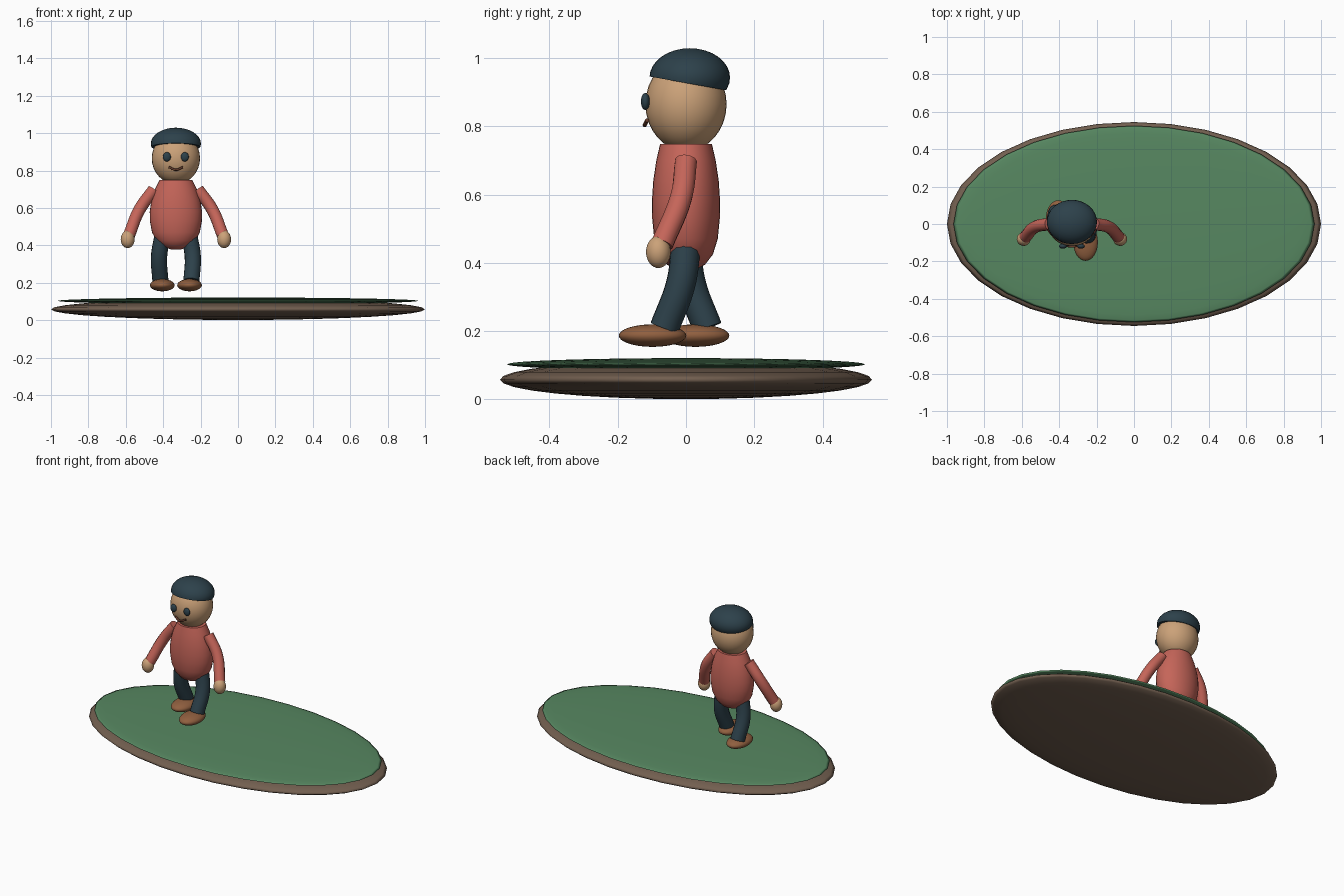
import bpy, bmesh, math
from mathutils import Vector

if "Cube" in bpy.data.objects:
    bpy.data.objects.remove(bpy.data.objects["Cube"])

CX = -0.332  # centre line of the figure


def material(name, rgb):
    m = bpy.data.materials.new(name)
    m.diffuse_color = (*rgb, 1.0)
    m.use_nodes = True
    m.node_tree.nodes["Principled BSDF"].inputs["Base Color"].default_value = m.diffuse_color
    return m


GREEN = material("grass green", (0.095, 0.245, 0.12))
EARTH = material("earth brown", (0.17, 0.115, 0.08))
RED = material("shirt red", (0.56, 0.13, 0.10))
SKIN = material("skin tan", (0.60, 0.36, 0.19))
NAVY = material("dark slate", (0.026, 0.053, 0.070))
LEATHER = material("shoe brown", (0.28, 0.115, 0.05))
DARK = material("mouth brown", (0.13, 0.045, 0.025))


def finish(bm, name, mat, angle=None):
    me = bpy.data.meshes.new(name)
    bmesh.ops.recalc_face_normals(bm, faces=bm.faces)
    bm.to_mesh(me)
    bm.free()
    me.materials.append(mat)
    me.polygons.foreach_set("use_smooth", [True] * len(me.polygons))
    ob = bpy.data.objects.new(name, me)
    bpy.context.collection.objects.link(ob)
    if angle:
        bpy.ops.object.select_all(action='DESELECT')
        ob.select_set(True)
        bpy.context.view_layer.objects.active = ob
        bpy.ops.object.shade_smooth_by_angle(angle=math.radians(angle))
    return ob


def ball(centre, radii):
    bm = bmesh.new()
    bmesh.ops.create_uvsphere(bm, u_segments=32, v_segments=16, radius=1)
    bmesh.ops.scale(bm, vec=radii, verts=bm.verts)
    bmesh.ops.translate(bm, vec=centre, verts=bm.verts)
    return bm


def ellipsoid(name, mat, centre, radii):
    return finish(ball(centre, radii), name, mat)


def tube(name, mat, points, radius):
    """Capped round tube following a smooth path."""
    cu = bpy.data.curves.new(name, 'CURVE')
    cu.dimensions = '3D'
    cu.bevel_depth = radius
    cu.bevel_resolution = 4
    cu.use_fill_caps = True
    cu.resolution_u = 8
    sp = cu.splines.new('BEZIER')
    sp.bezier_points.add(len(points) - 1)
    for bp, p in zip(sp.bezier_points, points):
        bp.co = p
        bp.handle_left_type = bp.handle_right_type = 'AUTO'
    tmp = bpy.data.objects.new(name + "_path", cu)
    bpy.context.collection.objects.link(tmp)
    bpy.context.view_layer.update()
    me = tmp.to_mesh()
    bm = bmesh.new()
    bm.from_mesh(me)
    tmp.to_mesh_clear()
    bpy.data.objects.remove(tmp)
    bmesh.ops.remove_doubles(bm, verts=bm.verts, dist=0.0003)
    return finish(bm, name, mat, 40)


# Oval ground: earth lens with a thinner grass lens on top
ellipsoid("earth_base", EARTH, (0, 0, 0.058), (1.0, 0.545, 0.057))
ellipsoid("grass_top", GREEN, (0, 0, 0.103), (0.965, 0.525, 0.018))

# Torso: lathed profile, flattened front to back (half width, half depth, z)
profile = [(0.088, 0.076, 0.748), (0.112, 0.087, 0.70), (0.131, 0.096, 0.64),
           (0.140, 0.100, 0.58), (0.139, 0.099, 0.53), (0.128, 0.093, 0.47),
           (0.105, 0.079, 0.425), (0.07, 0.055, 0.394), (0.03, 0.025, 0.379)]
bm = bmesh.new()
N = 32
rings = [[bm.verts.new((CX + rx * math.cos(2 * math.pi * i / N),
                        ry * math.sin(2 * math.pi * i / N), z)) for i in range(N)]
         for rx, ry, z in profile]
for a, b in zip(rings, rings[1:]):
    for i in range(N):
        j = (i + 1) % N
        bm.faces.new((a[i], a[j], b[j], b[i]))
bm.faces.new(rings[0])
bm.faces.new(rings[-1])
finish(bm, "torso", RED, 45)

# Head
ellipsoid("head", SKIN, (CX, 0, 0.865), (0.129, 0.119, 0.137))

# Cap: dome sliced by a plane sloping down to the back
bm = ball((CX, 0.011, 0.943), (0.134, 0.118, 0.086))
cut = bmesh.ops.bisect_plane(bm, geom=bm.verts[:] + bm.edges[:] + bm.faces[:],
                             plane_co=(CX, 0.011, 0.925),
                             plane_no=Vector((0, 0.18, 1)), clear_inner=True)
rim = [e for e in cut["geom_cut"] if isinstance(e, bmesh.types.BMEdge)]
bmesh.ops.contextual_create(bm, geom=rim)
finish(bm, "cap", NAVY, 45)

# Mouth
tube("mouth", DARK, [(CX - 0.037, -0.114, 0.818), (CX, -0.121, 0.804),
                     (CX + 0.037, -0.114, 0.818)], 0.006)

# Mirrored parts: eyes, arms, hands, and striding legs with shoes
for side, s in (("left", -1), ("right", 1)):
    ellipsoid("eye_" + side, NAVY, (CX + s * 0.048, -0.119, 0.873), (0.021, 0.013, 0.025))
    tube("arm_" + side, RED, [(CX + s * 0.118, 0.0, 0.698), (CX + s * 0.195, -0.015, 0.59),
                              (CX + s * 0.25, -0.07, 0.455)], 0.033)
    ellipsoid("hand_" + side, SKIN, (CX + s * 0.258, -0.081, 0.432), (0.037, 0.036, 0.047))
    step = -s  # the right leg strides forward
    tube("leg_" + side, NAVY, [(CX + s * 0.072, 0.0, 0.45), (CX + s * 0.09, step * 0.015, 0.34),
                               (CX + s * 0.083, step * 0.063, 0.21)], 0.044)
    ellipsoid("shoe_" + side, LEATHER,
              (CX + s * 0.073, -0.098 if s > 0 else 0.028, 0.187), (0.066, 0.099, 0.033))
